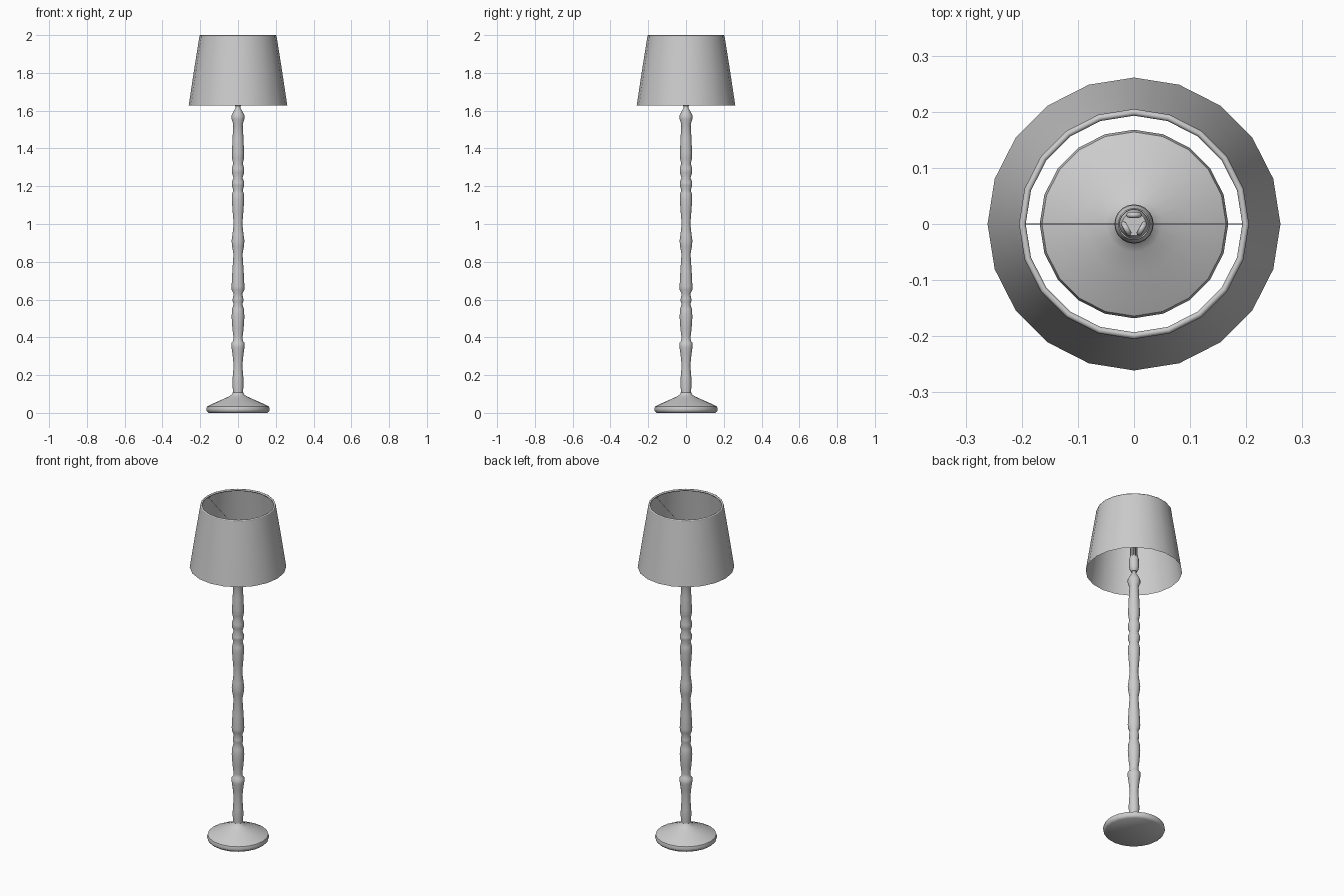
import bpy, bmesh
from math import cos, sin, pi, radians
from mathutils import Vector

cube = bpy.data.objects.get("Cube")
if cube:
    bpy.data.objects.remove(cube)

grey = bpy.data.materials.new("light grey")
grey.use_nodes = True
grey.diffuse_color = (0.6, 0.6, 0.6, 1)
grey.node_tree.nodes["Principled BSDF"].inputs["Base Color"].default_value = (0.6, 0.6, 0.6, 1)


def finish(obj, angle=45):
    obj.data.materials.clear()
    obj.data.materials.append(grey)
    bpy.ops.object.select_all(action='DESELECT')
    obj.select_set(True)
    bpy.context.view_layer.objects.active = obj
    bpy.ops.object.shade_smooth_by_angle(angle=radians(angle))
    return obj


def lathe(name, profile, sides=20, angle=45):
    """Turn a list of (radius, height) points around the z axis."""
    bm = bmesh.new()
    rings = []
    for r, z in profile:
        if r == 0:
            rings.append([bm.verts.new((0, 0, z))] * sides)
        else:
            rings.append([bm.verts.new((r * cos(2 * pi * i / sides), r * sin(2 * pi * i / sides), z))
                          for i in range(sides)])
    for low, high in zip(rings, rings[1:]):
        for i in range(sides):
            j = (i + 1) % sides
            bm.faces.new(dict.fromkeys((low[i], low[j], high[j], high[i])))
    mesh = bpy.data.meshes.new(name)
    bm.to_mesh(mesh)
    bm.free()
    obj = bpy.data.objects.new(name, mesh)
    bpy.context.collection.objects.link(obj)
    return finish(obj, angle)


def tube(name, points, radius, resolution=2):
    """Round tube along a path of points."""
    curve = bpy.data.curves.new(name, 'CURVE')
    curve.dimensions = '3D'
    curve.bevel_depth = radius
    curve.bevel_resolution = resolution
    curve.use_fill_caps = True
    spline = curve.splines.new('POLY')
    spline.points.add(len(points) - 1)
    for p, co in zip(spline.points, points):
        p.co = (*co, 1)
    obj = bpy.data.objects.new(name, curve)
    bpy.context.collection.objects.link(obj)
    bpy.ops.object.select_all(action='DESELECT')
    obj.select_set(True)
    bpy.context.view_layer.objects.active = obj
    bpy.ops.object.convert(target='MESH')
    return finish(bpy.context.view_layer.objects.active)


def ring(name, radius, thickness, z):
    bpy.ops.mesh.primitive_torus_add(major_radius=radius, minor_radius=thickness,
                                     major_segments=20, minor_segments=8, location=(0, 0, z))
    obj = bpy.context.object
    obj.name = name
    return finish(obj, 60)


# Foot
lathe("base", [(0, 0), (0.155, 0), (0.165, 0.008), (0.168, 0.02), (0.164, 0.034),
               (0.14, 0.046), (0.09, 0.068), (0.05, 0.086), (0.034, 0.096), (0.027, 0.108), (0, 0.108)])

# Turned pole
lathe("pole", [(0.026, 0.1), (0.029, 0.15), (0.028, 0.19), (0.023, 0.25), (0.029, 0.31), (0.034, 0.345),
               (0.035, 0.37), (0.026, 0.38), (0.024, 0.4), (0.03, 0.45), (0.034, 0.51), (0.031, 0.55),
               (0.023, 0.575), (0.028, 0.59), (0.028, 0.605), (0.023, 0.63), (0.033, 0.65),
               (0.034, 0.67), (0.03, 0.75), (0.024, 0.84), (0.031, 0.88), (0.034, 0.91), (0.03, 0.94),
               (0.023, 1.0), (0.028, 1.06), (0.033, 1.13), (0.031, 1.16), (0.025, 1.18), (0.033, 1.205),
               (0.033, 1.22), (0.024, 1.245), (0.032, 1.27), (0.033, 1.295), (0.025, 1.32),
               (0.031, 1.345), (0.032, 1.38), (0.029, 1.45), (0.025, 1.53), (0.034, 1.555),
               (0.034, 1.575), (0.02, 1.602), (0.012, 1.615), (0.012, 1.635)])

# Socket and lamp tubes
lathe("bulb_socket", [(0, 1.625), (0.016, 1.625), (0.022, 1.635), (0.026, 1.65),
                      (0.026, 1.705), (0.021, 1.72), (0, 1.72)])
for k in range(3):
    a = pi / 2 + k * 2 * pi / 3
    out, side = Vector((cos(a), sin(a), 0)), Vector((-sin(a), cos(a), 0))
    arch = [(-1, 1.71)] + [(-cos(t * pi / 6), 1.83 + 0.009 * sin(t * pi / 6)) for t in range(7)] + [(1, 1.71)]
    tube(f"bulb_tube_{k + 1}", [out * 0.016 + side * 0.009 * s + Vector((0, 0, z)) for s, z in arch], 0.005)

# Shade with its rim and wire holder
lathe("shade", [(0.261, 1.627), (0.233, 1.813), (0.204, 1.995)])
ring("shade_top_rim", 0.199, 0.006, 1.994)
ring("holder_ring", 0.027, 0.0015, 1.865)
for side, x in (("left", 1), ("right", -1)):
    tube(f"{side}_holder_wire", [(x * 0.195, 0, 1.99), (x * 0.027, 0, 1.865)], 0.0013, 1)
